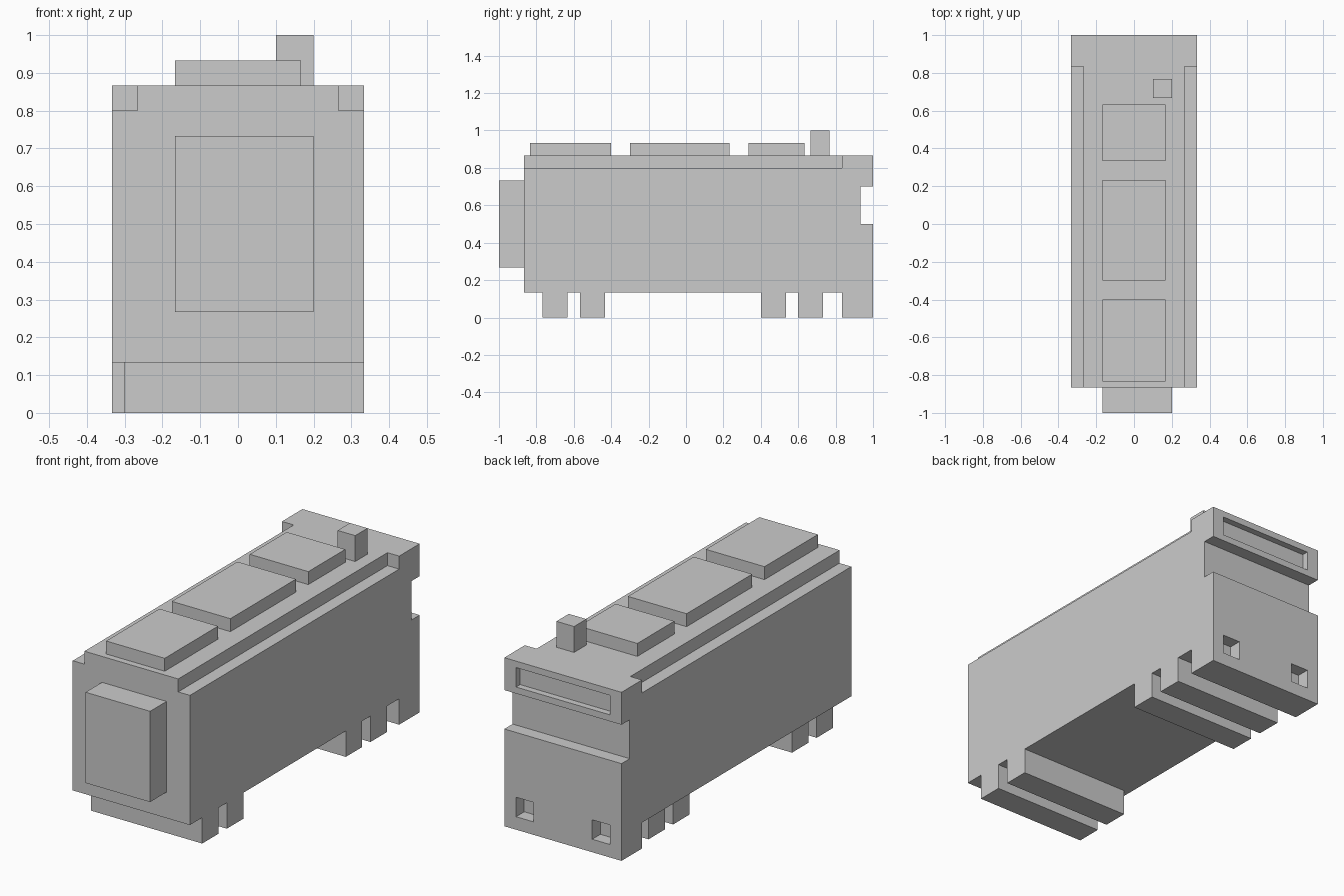
import bpy, bmesh

if "Cube" in bpy.data.objects:
    bpy.data.objects.remove(bpy.data.objects["Cube"])

U = 1 / 30  # the model sits on a 1/30 grid; all sizes below are in grid steps


def make_object(name, bm):
    bmesh.ops.recalc_face_normals(bm, faces=bm.faces)
    mesh = bpy.data.meshes.new(name)
    bm.to_mesh(mesh)
    bm.free()
    obj = bpy.data.objects.new(name, mesh)
    bpy.context.collection.objects.link(obj)
    return obj


def add_box(bm, x, y, z):
    verts = bmesh.ops.create_cube(bm, size=1)["verts"]
    for v in verts:
        v.co = [(r[0] if c < 0 else r[1]) * U for c, r in zip(v.co, (x, y, z))]


def box(name, x, y, z):
    bm = bmesh.new()
    add_box(bm, x, y, z)
    return make_object(name, bm)


# Body: side profile (y, z) with rear groove and rear foot, extruded across x
profile = [(-26, 4), (25, 4), (25, 0), (30, 0), (30, 15), (28, 15),
           (28, 21), (30, 21), (30, 26), (-26, 26)]
bm = bmesh.new()
face = bm.faces.new([bm.verts.new((-10 * U, y * U, z * U)) for y, z in profile])
side = bmesh.ops.extrude_face_region(bm, geom=[face])["geom"]
bmesh.ops.translate(bm, vec=(20 * U, 0, 0),
                    verts=[g for g in side if isinstance(g, bmesh.types.BMVert)])
body = make_object("body", bm)

# Cutter: stepped top edges, rear slot and two rear square holes
bm = bmesh.new()
add_box(bm, (-8, 8), (29, 32), (22, 25))
for s in (-1, 1):
    add_box(bm, sorted((8 * s, 12 * s)), (-28, 25), (24, 28))
    add_box(bm, sorted((5 * s, 8 * s)), (28, 32), (2, 5))
cutter = make_object("body_cutter", bm)
cutter.hide_render = True
mod = body.modifiers.new("cuts", "BOOLEAN")
mod.operation = "DIFFERENCE"
mod.solver = "EXACT"
mod.object = cutter
bpy.context.view_layer.objects.active = body
bpy.ops.object.modifier_apply(modifier=mod.name)
bpy.data.objects.remove(cutter)

# Front panel
box("front_panel", (-5, 6), (-30, -26), (8, 22))

# Raised top plates
for i, y in enumerate([(-25, -12), (-9, 7), (10, 19)]):
    box(f"top_plate_{i + 1}", (-5, 5), y, (26, 28))

# Small post on the top
box("top_post", (3, 6), (20, 23), (26, 30))

# Cross bars underneath, stopping short of the left side
for i, y in enumerate([(-23, -19), (-17, -13), (12, 16), (18, 22)]):
    box(f"bottom_bar_{i + 1}", (-9, 10), y, (0, 4))
